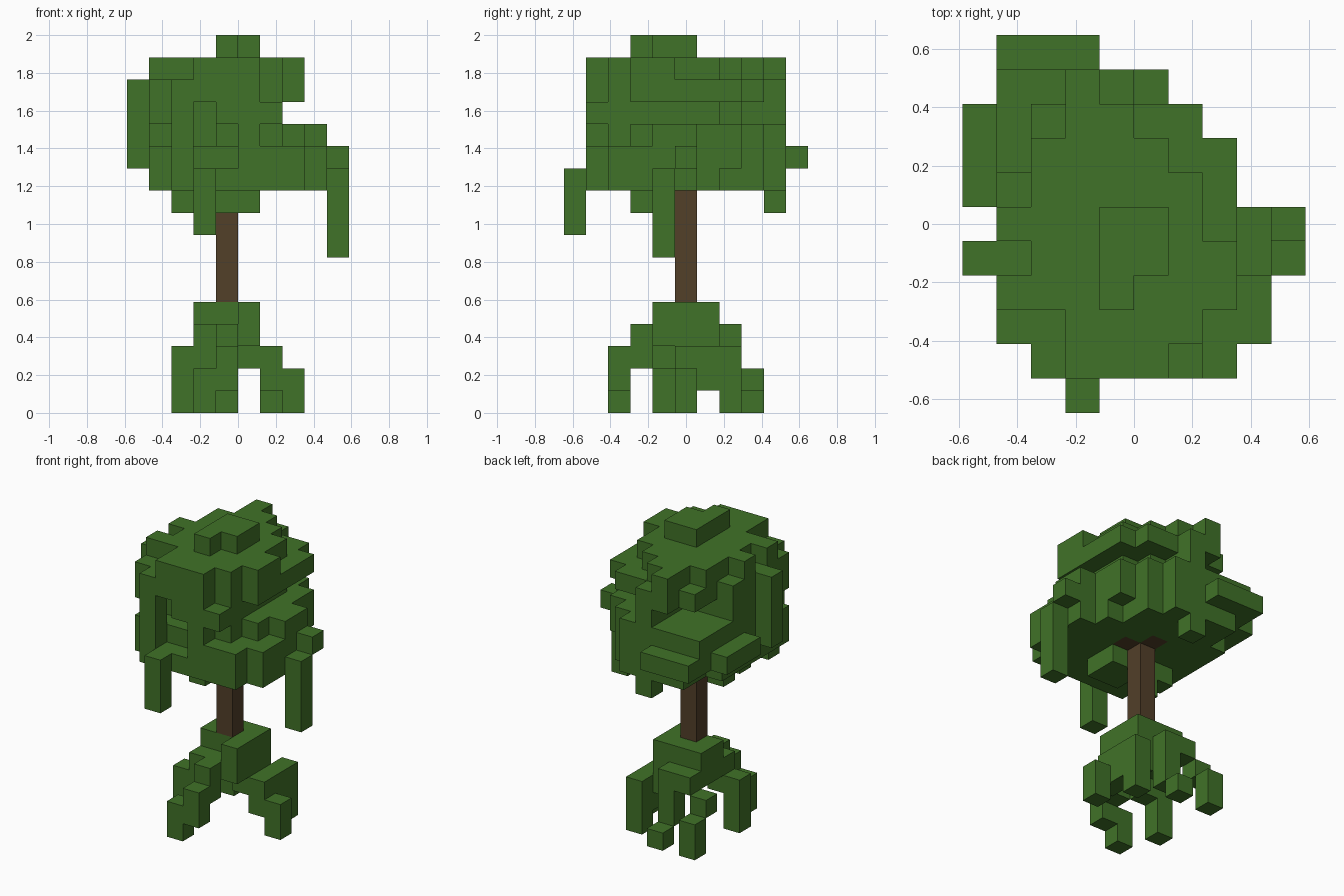
import bpy
import bmesh
from mathutils import Vector

if "Cube" in bpy.data.objects:
    bpy.data.objects.remove(bpy.data.objects["Cube"], do_unlink=True)

UNIT = 2 / 17                       # edge of one block
ORIGIN = Vector((-5, -5.5, 0))      # block grid corner


def make_material(name, colour):
    mat = bpy.data.materials.new(name)
    mat.use_nodes = True
    mat.diffuse_color = (*colour, 1)
    bsdf = mat.node_tree.nodes["Principled BSDF"]
    bsdf.inputs["Base Color"].default_value = (*colour, 1)
    bsdf.inputs["Roughness"].default_value = 0.9
    return mat


def fill(x_span, y_span, z_span):
    """Grid blocks in a box; a span is one index or a (first, last) pair."""
    spans = [s if isinstance(s, tuple) else (s, s) for s in (x_span, y_span, z_span)]
    xs, ys, zs = [range(first, last + 1) for first, last in spans]
    return {(x, y, z) for x in xs for y in ys for z in zs}


def fill_level(z_span, *footprints):
    """Several boxes that share the same height range."""
    return set().union(*(fill(x, y, z_span) for x, y in footprints))


def build_blocks(name, cells, mat):
    """Outer skin of a set of grid blocks, with coplanar faces merged."""
    bm = bmesh.new()
    for cell in sorted(cells):
        centre = Vector(cell) + Vector((0.5, 0.5, 0.5))
        for axis in range(3):
            for sign in (-1, 1):
                normal = Vector((0, 0, 0))
                normal[axis] = sign
                if tuple(int(c + n) for c, n in zip(cell, normal)) in cells:
                    continue
                u = Vector((0, 0, 0))
                u[(axis + 1) % 3] = 0.5
                v = normal.cross(u)
                mid = centre + normal * 0.5
                corners = (mid - u - v, mid + u - v, mid + u + v, mid - u + v)
                bm.faces.new([bm.verts.new((p + ORIGIN) * UNIT) for p in corners])
    bmesh.ops.remove_doubles(bm, verts=bm.verts, dist=UNIT / 100)
    bmesh.ops.dissolve_limit(bm, angle_limit=0.01, verts=bm.verts, edges=bm.edges)
    mesh = bpy.data.meshes.new(name)
    bm.to_mesh(mesh)
    bm.free()
    mesh.materials.append(mat)
    obj = bpy.data.objects.new(name, mesh)
    bpy.context.collection.objects.link(obj)


leaf_green = make_material("leaf green", (0.051, 0.168, 0.021))
bark_brown = make_material("bark brown", (0.084, 0.050, 0.022))

# Root mound around the foot of the trunk
mound = fill((3, 5), (5, 6), 4) | fill(5, 4, 4)
mound |= fill((3, 5), (4, 6), 3) | fill((3, 4), 7, 3)

# Splayed roots stepping down to the ground
front_root = fill(4, 3, (2, 3)) | fill(4, 2, (1, 2)) | fill(3, 2, (0, 1))
right_root = fill(3, 4, 2) | fill(2, 4, (0, 2))
left_root = fill(5, (5, 6), 2) | fill(6, (5, 6), (1, 2)) | fill(7, 5, (0, 1))
back_right_root = fill(2, 7, 2) | fill(2, 8, (0, 1))
back_root = fill(4, 7, (1, 2)) | fill(4, 8, 0)
back_left_root = fill(6, 7, (0, 2))
roots = (mound | front_root | right_root | left_root
         | back_right_root | back_root | back_left_root)
build_blocks("roots", roots, leaf_green)

# Trunk with two short branches under the crown
trunk = fill(4, 5, (5, 10)) | fill(5, 5, 10) | fill(4, 6, 10)
build_blocks("trunk", trunk, bark_brown)

# Crown: small cap and the broad upper canopy
cap = fill((4, 5), (4, 5), 16) | fill(4, 3, 16)
canopy = fill_level(
    (14, 15),
    ((3, 5), 1), ((3, 6), 2), ((1, 7), 3), ((2, 7), 4),
    ((1, 6), 5), ((2, 6), 6), ((2, 5), 7), ((3, 4), 8), (3, 9))
canopy_rim = fill_level(
    14, ((1, 2), 2), ((0, 1), 4), ((1, 7), (5, 6)),
    ((6, 7), 7), (2, 8), ((5, 6), 8))

# Crown: narrower core with pillars and clumps on its sides
core = fill_level(
    (10, 13), ((3, 5), 2), ((1, 6), (3, 6)), ((2, 5), 7), ((2, 4), 8))
pillars = fill(1, 2, (10, 14)) | fill(2, 1, (10, 14)) | fill(0, 4, (11, 14))
pillars |= fill(5, 1, (10, 13)) | fill(4, 9, (9, 14))
clumps = fill(4, 1, 13) | fill(6, (1, 2), 13)

# Crown: wide lower ledges
middle_ledge = fill_level(
    12, (6, 2), (7, 3), ((1, 8), (4, 5)), ((1, 7), (6, 7)),
    ((1, 6), 8), ((1, 5), 9))
lower_ledge = fill_level(
    (10, 11), ((2, 7), 1), ((1, 8), (2, 5)), ((1, 7), 6),
    ((1, 6), 7), ((2, 6), 8), ((2, 5), 9))
ledge_rim = fill_level(
    11, (9, 5), ((0, 7), (6, 7)), ((0, 6), 8), (1, 9), ((1, 3), 10))

# Crown: hanging strands and low clumps beside the trunk
strands = fill(3, 0, (8, 10)) | fill(9, 4, (7, 10))
underside = fill((4, 5), (3, 4), 9) | fill((2, 3), 4, 9) | fill(3, 4, 8)

# Crown: gaps between the canopy and the ledges
gaps = fill(3, (2, 3), (12, 13)) | fill(4, 2, 12) | fill((3, 4), 1, 11)
gaps |= fill(1, 2, 12) | fill((2, 3), (7, 8), 13)

crown = (cap | canopy | canopy_rim | core | pillars | clumps
         | middle_ledge | lower_ledge | ledge_rim | strands | underside)
build_blocks("crown", crown - gaps - trunk, leaf_green)
